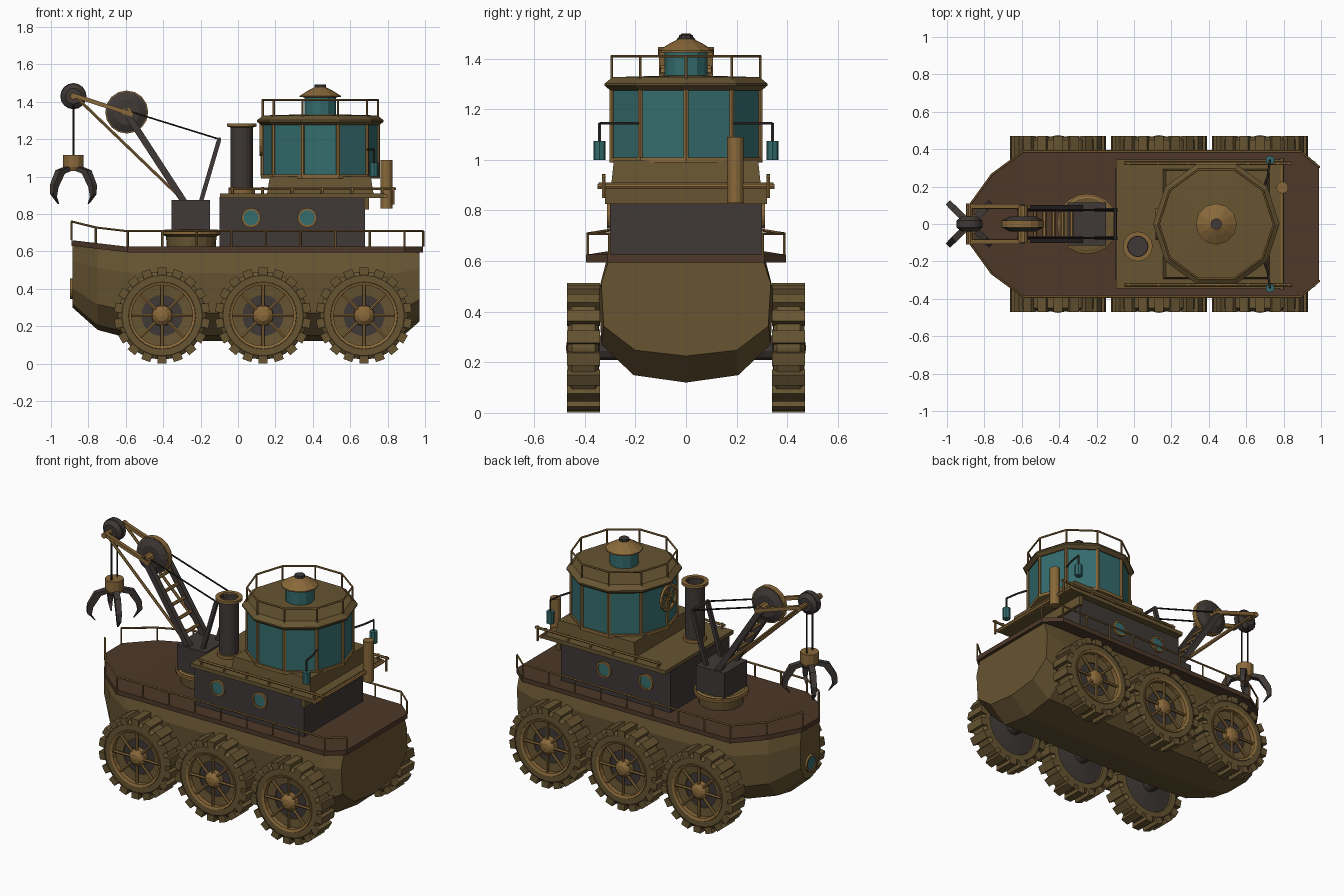
import bpy, bmesh, math
from mathutils import Vector, Matrix

if "Cube" in bpy.data.objects:
    bpy.data.objects.remove(bpy.data.objects["Cube"])


def material(name, rgb):
    m = bpy.data.materials.new(name)
    m.diffuse_color = (*rgb, 1)
    m.use_nodes = True
    m.node_tree.nodes["Principled BSDF"].inputs["Base Color"].default_value = m.diffuse_color
    return m


OLIVE = material("olive_paint", (0.135, 0.09, 0.032))
BRASS = material("brass", (0.25, 0.14, 0.042))
DECK = material("brown_deck", (0.075, 0.04, 0.022))
DARK = material("dark_iron", (0.05, 0.041, 0.037))
GLASS = material("teal_glass", (0.035, 0.15, 0.155))
CABLE = material("black_cable", (0.018, 0.016, 0.014))


def finish(name, bm, mat):
    bmesh.ops.remove_doubles(bm, verts=bm.verts, dist=1e-5)
    bmesh.ops.recalc_face_normals(bm, faces=bm.faces)
    me = bpy.data.meshes.new(name)
    bm.to_mesh(me)
    bm.free()
    me.materials.append(mat)
    ob = bpy.data.objects.new(name, me)
    bpy.context.collection.objects.link(ob)
    return ob


def frame(pos, axis=(0, 0, 1)):
    """Matrix whose local z points along axis."""
    q = Vector(axis).to_track_quat('Z', 'Y')
    return Matrix.Translation(pos) @ q.to_matrix().to_4x4()


def lathe(name, prof, mat, M, n=16, closed=False, phase=0.0):
    bm = bmesh.new()
    rings = []
    for r, z in prof:
        rings.append([bm.verts.new(M @ Vector((r * math.cos(phase + math.tau * i / n),
                                               r * math.sin(phase + math.tau * i / n), z)))
                      for i in range(n)])
    pairs = list(zip(rings, rings[1:])) + ([(rings[-1], rings[0])] if closed else [])
    for a, b in pairs:
        for i in range(n):
            j = (i + 1) % n
            bm.faces.new((a[i], a[j], b[j], b[i]))
    return finish(name, bm, mat)


def loft(name, sections, mat):
    bm = bmesh.new()
    rings = [[bm.verts.new(p) for p in s] for s in sections]
    n = len(rings[0])
    for a, b in zip(rings, rings[1:]):
        for i in range(n):
            j = (i + 1) % n
            bm.faces.new((a[i], a[j], b[j], b[i]))
    bm.faces.new(rings[0])
    bm.faces.new(rings[-1])
    return finish(name, bm, mat)


def box(name, x0, x1, y0, y1, z0, z1, mat):
    return loft(name, [[(x, y0, z0), (x, y1, z0), (x, y1, z1), (x, y0, z1)] for x in (x0, x1)], mat)


def bars(name, segs, r, mat, n=6):
    """Straight rods between pairs of points, in one object."""
    bm = bmesh.new()
    for p, q in segs:
        p, q = Vector(p), Vector(q)
        M = frame((p + q) / 2, q - p) @ Matrix.Rotation(math.pi / n, 4, 'Z')
        bmesh.ops.create_cone(bm, cap_ends=True, segments=n, radius1=r, radius2=r,
                              depth=(q - p).length, matrix=M)
    return finish(name, bm, mat)


def path(pts):
    return list(zip(pts, pts[1:]))


# Hull: lofted half section mirrored across y
half = [(0.91, 1), (1, 0.75), (0.97, 0.31), (0.6, 0.06), (0, 0)]
stations = [(-0.885, 0.10, 0.30, 0.635), (-0.75, 0.24, 0.18, 0.62), (-0.58, 0.335, 0.135, 0.605),
            (-0.2, 0.345, 0.12, 0.605), (0.85, 0.345, 0.12, 0.605), (0.97, 0.335, 0.225, 0.605)]
secs = []
for x, w, zb, zt in stations:
    h = [(x, w * a, zb + (zt - zb) * f) for a, f in half]
    secs.append(h + [(x, -y, z) for _, y, z in reversed(h[:-1])])
loft("hull", secs, OLIVE)

# Deck plate with raised bow
edge = [(-0.89, 0.09, 0.66), (-0.76, 0.27, 0.645), (-0.59, 0.395, 0.625), (0.89, 0.395, 0.625), (0.99, 0.31, 0.625)]
loft("deck", [[(x, y, z), (x, -y, z), (x, -y, z - 0.03), (x, y, z - 0.03)] for x, y, z in edge], DECK)

# Deck rails, open at the bow tip and the stern
for s, side in ((-1, "right"), (1, "left")):
    base = [Vector((x, s * (y - 0.006), z)) for x, y, z in edge]
    posts = base + [base[2].lerp(base[3], i / 8) for i in range(1, 8)]
    up = Vector((0, 0, 0.083))
    first = base[0] + Vector((0, 0, 0.1))
    bars("deck_rail_" + side, path([first] + [p + up for p in base[1:]])
         + [(p, p + up) for p in posts] + [(base[0], first)], 0.006, BRASS)


def porthole(name, pos, axis, r):
    M = frame(pos, axis)
    lathe(name + "_rim", [(r * 0.78, -0.01), (r * 0.78, 0.012), (r, 0.012), (r, -0.01)], BRASS, M, 16, True)
    lathe(name + "_glass", [(0, 0.006), (r * 0.8, 0.006), (r * 0.8, -0.002), (0, -0.002)], GLASS, M, 16)


porthole("bow_porthole", (-0.886, 0, 0.40), (-1, 0, 0), 0.055)

# Six wheels with treads, spokes, hubs and axles
for s in (-1, 1):
    for k, cx in enumerate((-0.406, 0.134, 0.674)):
        M = frame((cx, s * 0.405, 0.257), (0, s, 0))
        tag = "_%s_%d" % ("right" if s < 0 else "left", k + 1)
        lathe("tyre" + tag, [(0.17, 0.04), (0.18, 0.06), (0.215, 0.06), (0.236, 0.045), (0.236, -0.045),
                             (0.215, -0.06), (0.18, -0.06), (0.17, -0.04)], OLIVE, M, 24, True)
        bm = bmesh.new()
        for i in range(18):
            T = M @ Matrix.Rotation(math.tau * (i + 0.5) / 18, 4, 'Z') @ Matrix.Translation((0.236, 0, 0))
            bmesh.ops.create_cube(bm, size=1, matrix=T @ Matrix.Diagonal((0.04, 0.05, 0.13, 1)))
        finish("treads" + tag, bm, OLIVE)
        lathe("wheel_rim" + tag, [(0.163, 0.02), (0.163, 0.058), (0.178, 0.064), (0.182, 0.05)], BRASS, M, 24, True)
        lathe("wheel_plate" + tag, [(0.11, 0.024), (0.175, 0.03), (0.175, 0.01), (0.11, 0.01)], OLIVE, M, 24, True)
        lathe("wheel_disc" + tag, [(0, 0.016), (0.172, 0.016), (0.178, -0.05), (0.06, -0.064), (0, -0.064)], DARK, M, 24)
        bars("spokes" + tag, [(M @ Vector((0.04 * math.cos(a), 0.04 * math.sin(a), 0.042)),
                               M @ Vector((0.17 * math.cos(a), 0.17 * math.sin(a), 0.042)))
                              for a in [math.tau * i / 8 for i in range(8)]], 0.009, BRASS)
        lathe("hub" + tag, [(0, 0.07), (0.03, 0.065), (0.055, 0.045), (0.058, 0.01), (0, 0.01)], BRASS, M, 12)
        bars("axle" + tag, [((cx, s * 0.25, 0.257), (cx, s * 0.35, 0.257))], 0.05, DARK, 12)

# Lower cabin with roof, rear beam, portholes and side handrails
box("lower_cabin", -0.1, 0.68, -0.3, 0.3, 0.615, 0.89, DARK)
box("cabin_roof", -0.095, 0.785, -0.345, 0.345, 0.885, 0.91, OLIVE)
box("cabin_rear_beam", 0.675, 0.70, -0.32, 0.32, 0.825, 0.89, OLIVE)
for s, side in ((-1, "right"), (1, "left")):
    for k, x in enumerate((0.07, 0.37)):
        porthole("cabin_porthole_%s_%d" % (side, k + 1), (x, s * 0.301, 0.78), (0, s, 0), 0.052)
    y = s * 0.325
    bars("roof_handrail_" + side, [((-0.05, y, 0.935), (0.845, y, 0.935))]
         + [((x, y, 0.90), (x, y, 0.945)) for x in (-0.03, 0.13, 0.29, 0.45, 0.61, 0.77)]
         + [((0.83, y, 0.85), (0.83, y, 0.945))], 0.008, BRASS)
bars("rear_handrail", [((0.79, -0.35, 0.895), (0.79, 0.35, 0.895))], 0.012, BRASS)

# Ten-sided wheelhouse
CX = 0.44
C = frame((CX, 0, 0))
loft("wheelhouse_base", [[(CX - a, -b, z), (CX + a, -b, z), (CX + a, b, z), (CX - a, b, z)]
                         for a, b, z in ((0.285, 0.295, 0.905), (0.27, 0.285, 1.0))], OLIVE)
lathe("wheelhouse_glass", [(0, 0.995), (0.308, 0.995), (0.308, 1.29), (0, 1.29)], GLASS, C, 10)
lathe("wheelhouse_sill", [(0, 0.99), (0.318, 0.99), (0.318, 1.01), (0.3, 1.01)], BRASS, C, 10)
lathe("wheelhouse_roof", [(0, 1.335), (0.305, 1.327), (0.338, 1.302), (0.338, 1.293), (0.315, 1.275), (0, 1.275)], OLIVE, C, 10)
ring = [Vector((CX + math.cos(math.tau * i / 10) * 0.308, math.sin(math.tau * i / 10) * 0.308, 0)) for i in range(11)]
Z = lambda z: Vector((0, 0, z))
bars("window_frames", [(p + Z(1.0), p + Z(1.285)) for p in ring[:10]], 0.011, BRASS)
bars("wheelhouse_roof_rail", path([p + Z(1.41) for p in ring])
     + [(p + Z(1.32), p + Z(1.41)) for p in ring[:10]], 0.006, BRASS)
lathe("beacon_glass", [(0, 1.32), (0.085, 1.32), (0.085, 1.43), (0, 1.43)], GLASS, C, 12)
lathe("beacon_cap", [(0, 1.42), (0.11, 1.425), (0.11, 1.432), (0.065, 1.46), (0.03, 1.478), (0, 1.478)], BRASS, C, 12)
lathe("beacon_finial", [(0.03, 1.47), (0.03, 1.493), (0, 1.493)], DARK, C, 10)

# Steering wheel mounted on the forward window
S = frame((0.122, 0, 1.195), (-1, 0, 0))
lathe("steering_ring", [(0.068, -0.008), (0.068, 0.008), (0.085, 0.008), (0.085, -0.008)], BRASS, S, 16, True)
bars("steering_spokes", [(S @ Vector((-0.08 * math.cos(a), -0.08 * math.sin(a), 0)),
                          S @ Vector((0.08 * math.cos(a), 0.08 * math.sin(a), 0)))
                         for a in [math.pi * i / 4 for i in range(4)]], 0.007, BRASS)

# Hanging lanterns on curved brackets
for s, side in ((-1, "right"), (1, "left")):
    bars("lantern_bracket_" + side, path([(0.69, s * 0.18, 1.145), (0.715, s * 0.26, 1.145),
                                          (0.727, s * 0.342, 1.145), (0.727, s * 0.342, 1.07)]), 0.006, DARK)
    lathe("lantern_" + side, [(0, 1.0), (0.024, 1.0), (0.024, 1.075), (0, 1.075)], GLASS,
          frame((0.727, s * 0.342, 0)), 8)

# Rear exhaust and smokestack
lathe("rear_exhaust", [(0, 0.83), (0.032, 0.83), (0.032, 1.09), (0, 1.09)], BRASS, frame((0.793, 0.195, 0)), 12)
K = frame((0.02, -0.12, 0))
lathe("smokestack", [(0, 0.90), (0.06, 0.90), (0.06, 1.275), (0.052, 1.275), (0.052, 1.22), (0, 1.22)], DARK, K, 16)
lathe("smokestack_lip", [(0.055, 1.262), (0.08, 1.268), (0.08, 1.285), (0.055, 1.285)], BRASS, K, 16, True)
lathe("smokestack_collar", [(0.055, 0.90), (0.07, 0.90), (0.07, 0.93), (0.055, 0.93)], BRASS, K, 16, True)

# Crane turntable and body
T = frame((-0.25, 0, 0))
lathe("crane_turntable", [(0, 0.61), (0.13, 0.61), (0.135, 0.68), (0.155, 0.69), (0.155, 0.712), (0, 0.712)], OLIVE, T, 20)
lathe("turntable_band", [(0.14, 0.69), (0.162, 0.69), (0.162, 0.705), (0.14, 0.718)], BRASS, T, 20, True)
box("crane_body", -0.355, -0.15, -0.115, 0.115, 0.71, 0.875, DARK)

# Boom, ladder rungs, stays and jib
foot, head = Vector((-0.285, 0, 0.86)), Vector((-0.61, 0, 1.36))
Y = lambda y: Vector((0, y, 0))
for s, side in ((-1, "right"), (1, "left")):
    bars("boom_beam_" + side, [(foot + Y(s * 0.085), head + Y(s * 0.085))], 0.025, DARK, 4)
    bars("back_strut_" + side, [((-0.2, s * 0.075, 0.86), (-0.1, s * 0.075, 1.2))], 0.016, DARK, 4)
    bars("stay_cable_" + side, [((-0.1, s * 0.075, 1.2), (-0.6, s * 0.075, 1.355))], 0.005, CABLE)
    bars("jib_bar_" + side, [((-0.56, s * 0.095, 1.33), (-0.88, s * 0.095, 1.435))], 0.016, BRASS, 4)
    bars("jib_strut_" + side, [((-0.86, s * 0.09, 1.42), (-0.32, s * 0.09, 0.9))], 0.009, BRASS)
bars("boom_rungs", [(foot.lerp(head, t) + Y(-0.085), foot.lerp(head, t) + Y(0.085))
                    for t in (0.15, 0.3, 0.45, 0.6, 0.75)], 0.011, BRASS)
bars("strut_crossbar", [((-0.1, -0.085, 1.2), (-0.1, 0.085, 1.2))], 0.01, DARK)


def pulley(name, x, z, r, w, axle):
    M = frame((x, 0, z), (0, 1, 0))
    lathe(name + "_disc", [(0, -w), (r * 0.6, -w), (r * 0.95, -w * 0.5), (r * 0.95, w * 0.5), (r * 0.6, w), (0, w)], DARK, M, 16)
    lathe(name + "_rim", [(r * 0.85, -w * 0.45), (r, -w * 0.45), (r, w * 0.45), (r * 0.85, w * 0.45)], BRASS if r > 0.1 else DARK, M, 16, True)
    bars(name + "_axle", [((x, -axle, z), (x, axle, z))], r * 0.25, BRASS, 10)


pulley("boom_pulley", -0.595, 1.345, 0.115, 0.04, 0.1)
pulley("jib_pulley", -0.88, 1.43, 0.07, 0.04, 0.11)

# Grab with four claws
bars("grab_cables", [((-0.88, y, 1.42), (-0.88, y, 1.10)) for y in (-0.03, 0.03)], 0.005, CABLE)
lathe("grab_head", [(0, 1.03), (0.045, 1.03), (0.055, 1.05), (0.055, 1.115), (0, 1.115)], BRASS, frame((-0.88, 0, 0)), 12)
claw = [(0.03, 1.045, 0.018), (0.10, 1.025, 0.018), (0.145, 0.95, 0.016), (0.15, 0.90, 0.013), (0.115, 0.855, 0.004)]
for k in range(4):
    R = frame((-0.88, 0, 0)) @ Matrix.Rotation(math.pi / 4 + k * math.pi / 2, 4, 'Z')
    loft("claw_%d" % (k + 1), [[R @ Vector((r + a * w, b * w, z + a * w * 0.5))
                                for a, b in ((-1, -1), (1, -1), (1, 1), (-1, 1))] for r, z, w in claw], DARK)
